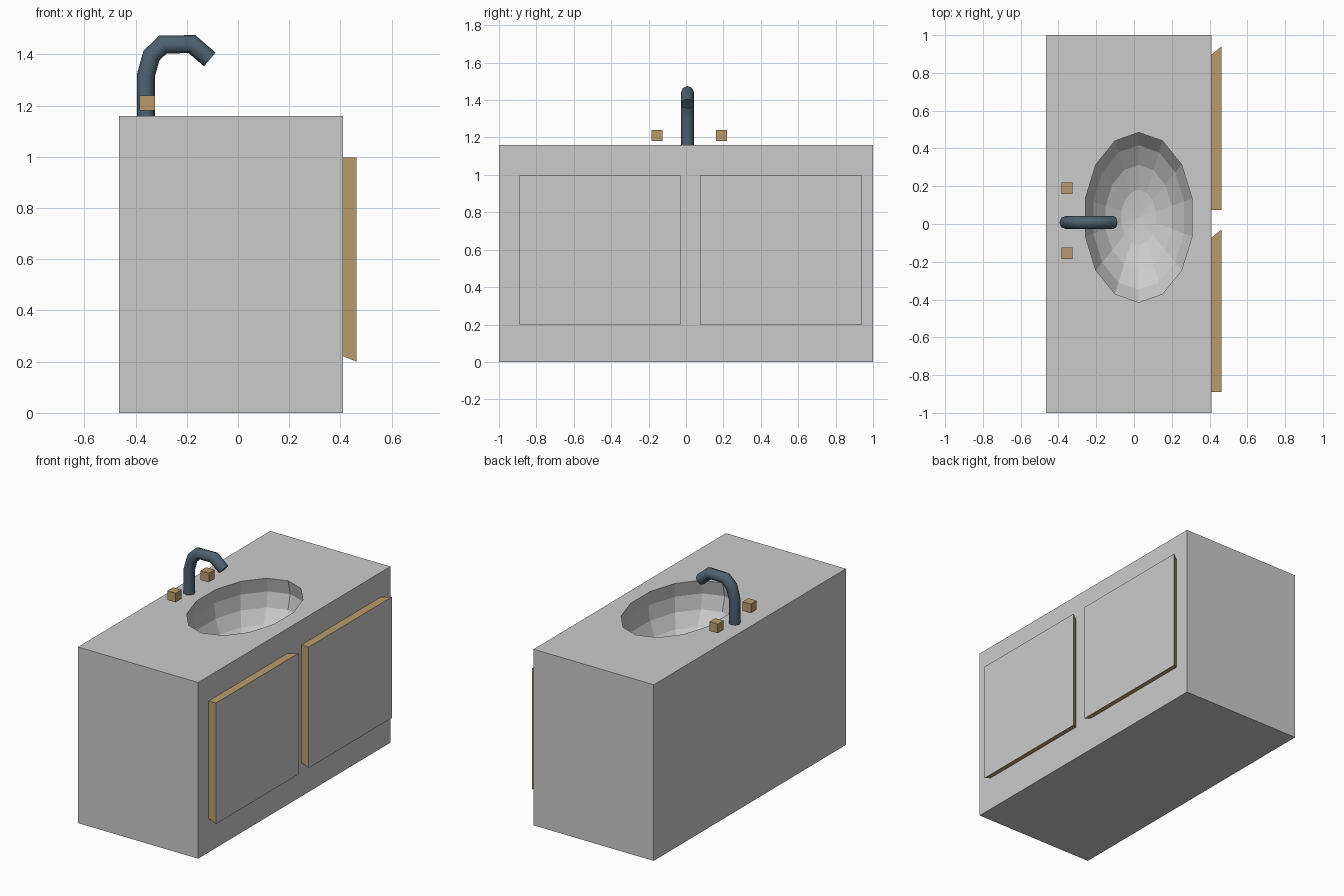
import bpy, bmesh, math
from mathutils import Matrix

if "Cube" in bpy.data.objects:
    bpy.data.objects.remove(bpy.data.objects["Cube"])


def material(name, rgb):
    m = bpy.data.materials.new(name)
    m.diffuse_color = (*rgb, 1)
    m.use_nodes = True
    m.node_tree.nodes["Principled BSDF"].inputs["Base Color"].default_value = m.diffuse_color
    return m


def add_object(name, bm, mats=()):
    bmesh.ops.recalc_face_normals(bm, faces=bm.faces[:])
    me = bpy.data.meshes.new(name)
    bm.to_mesh(me)
    bm.free()
    for m in mats:
        me.materials.append(m)
    ob = bpy.data.objects.new(name, me)
    bpy.context.collection.objects.link(ob)
    return ob


def box(name, lo, hi, mats=()):
    bm = bmesh.new()
    bmesh.ops.create_cube(bm, size=1)
    for v in bm.verts:
        v.co = [a + (b - a) * (c + 0.5) for a, b, c in zip(lo, hi, v.co)]
    return add_object(name, bm, mats)


tan = material("tan", (0.50, 0.33, 0.15))
slate = material("slate", (0.075, 0.12, 0.16))
grey = material("grey", (0.8, 0.8, 0.8))

# Cabinet with a bulging bowl cut into the top
cabinet = box("cabinet", (-0.465, -1, 0), (0.41, 1, 1.16))
bm = bmesh.new()
bmesh.ops.create_uvsphere(bm, u_segments=14, v_segments=10, radius=1)
bmesh.ops.transform(bm, verts=bm.verts[:],
                    matrix=Matrix.Translation((0.025, 0.035, 1.064)) @ Matrix.Diagonal((0.305, 0.473, 0.31, 1)))
cutter = add_object("bowl_cutter", bm)
cutter.hide_render = True
cutter.hide_viewport = True
cut = cabinet.modifiers.new("bowl", 'BOOLEAN')
cut.operation = 'DIFFERENCE'
cut.solver = 'EXACT'
cut.object = cutter

# Doors: tan tapered edges with a grey front, reaching back into the cabinet
for name, y0, y1, back0, back1 in (("door_right", 0.075, 0.94, 0.075, 0.82),
                                   ("door_left", -0.89, -0.03, -0.89, -0.15)):
    bm = bmesh.new()
    front = [bm.verts.new((0.463, y, z)) for y, z in ((y0, 0.2), (y1, 0.2), (y1, 0.997), (y0, 0.997))]
    back = [bm.verts.new((0.315, y, z)) for y, z in ((back0, 0.26), (back1, 0.26), (back1, 0.997), (back0, 0.997))]
    bm.faces.new(front).material_index = 1
    bm.faces.new(back[::-1])
    for i in range(4):
        j = (i + 1) % 4
        bm.faces.new((front[i], back[i], back[j], front[j]))
    add_object(name, bm, (tan, grey))

# Tap handles
for name, y in (("handle_right", 0.19), ("handle_left", -0.155)):
    box(name, (-0.385, y - 0.03, 1.18), (-0.325, y + 0.03, 1.24), (tan,))

# Spout: eight-sided tube with mitred rings along a bent path
path = [(-0.36, 1.16), (-0.36, 1.317), (-0.338, 1.395), (-0.293, 1.438), (-0.18, 1.44), (-0.11, 1.38)]
R, N, Y = 0.035, 8, 0.008
dirs = [math.atan2(b[1] - a[1], b[0] - a[0]) for a, b in zip(path, path[1:])]
bm = bmesh.new()
rings = []
for i, (x, z) in enumerate(path):
    d0, d1 = dirs[max(i - 1, 0)], dirs[min(i, len(dirs) - 1)]
    d, w = (d0 + d1) / 2, R / math.cos((d0 - d1) / 2)
    ring = []
    for k in range(N):
        a = 2 * math.pi * k / N
        u = w * math.cos(a)
        ring.append(bm.verts.new((x - math.sin(d) * u, Y + R * math.sin(a), z + math.cos(d) * u)))
    rings.append(ring)
for a, b in zip(rings, rings[1:]):
    for k in range(N):
        j = (k + 1) % N
        bm.faces.new((a[k], a[j], b[j], b[k])).smooth = True
bm.faces.new(rings[0])
bm.faces.new(rings[-1])
spout = add_object("spout", bm, (slate,))
bpy.context.view_layer.objects.active = spout
spout.select_set(True)
bpy.ops.object.shade_smooth_by_angle(angle=math.radians(50))
